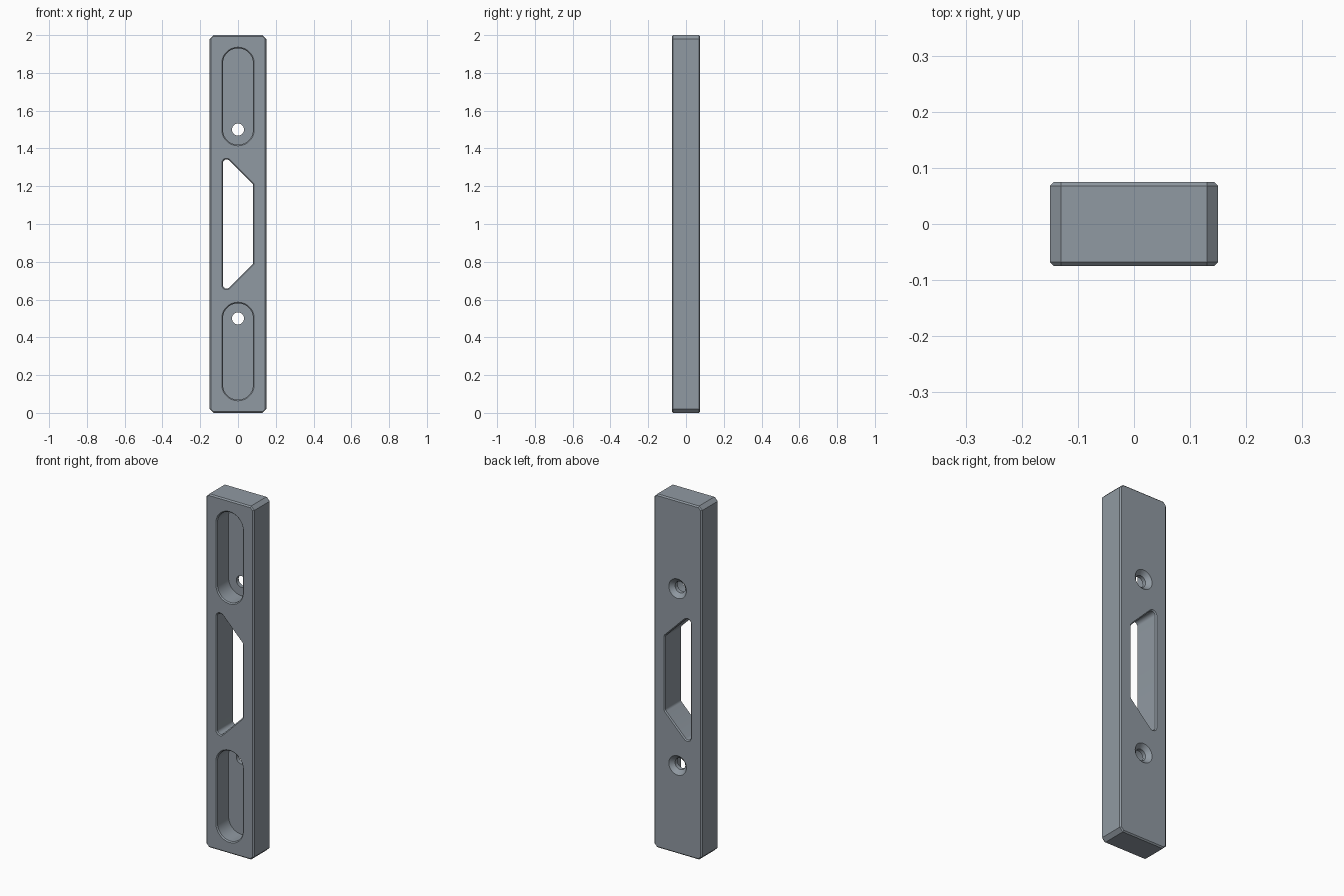
import bpy, bmesh, math

if "Cube" in bpy.data.objects:
    bpy.data.objects.remove(bpy.data.objects["Cube"])


def outline(centres, radius, segs):
    """Rounded convex outline (x, z) around counter-clockwise centres."""
    n = len(centres)
    if n == 1:
        x, z = centres[0]
        return [(x + radius * math.cos(2 * math.pi * i / segs),
                 z + radius * math.sin(2 * math.pi * i / segs)) for i in range(segs)]
    pts = []
    for i, (x, z) in enumerate(centres):
        px, pz = centres[i - 1]
        nx, nz = centres[(i + 1) % n]
        a0 = math.atan2(-(x - px), z - pz)
        a1 = math.atan2(-(nx - x), nz - z)
        sweep = (a1 - a0) % (2 * math.pi)
        for k in range(segs + 1):
            a = a0 + sweep * k / segs
            pts.append((x + radius * math.cos(a), z + radius * math.sin(a)))
    return pts


def loft(name, centres, rings, segs):
    """Solid through rings of (y, radius) that share the same centres."""
    bm = bmesh.new()
    loops = [[bm.verts.new((x, y, z)) for x, z in outline(centres, r, segs)]
             for y, r in rings]
    for a, b in zip(loops, loops[1:]):
        for i in range(len(a)):
            j = (i + 1) % len(a)
            bm.faces.new((a[i], a[j], b[j], b[i]))
    bm.faces.new(loops[0])
    bm.faces.new(loops[-1])
    bmesh.ops.recalc_face_normals(bm, faces=bm.faces)
    mesh = bpy.data.meshes.new(name)
    bm.to_mesh(mesh)
    bm.free()
    obj = bpy.data.objects.new(name, mesh)
    bpy.context.collection.objects.link(obj)
    return obj


H, E = 0.075, 0.01          # half thickness, cutter overshoot

# bar with clipped corners and chamfered front and back edges
bar = loft("handle_bar",
           [(-0.13, 0.02), (0.13, 0.02), (0.13, 1.98), (-0.13, 1.98)],
           [(-H, 0.013), (-H + 0.007, 0.02), (H - 0.007, 0.02), (H, 0.013)], 1)

cutters = []

# trapezoid window, chamfered on both faces
cutters.append(loft("window_cutter",
                    [(-0.06, 0.678), (0.06, 0.798), (0.06, 1.202), (-0.06, 1.322)],
                    [(-H - E, 0.036), (-H + 0.006, 0.02),
                     (H - 0.006, 0.02), (H + E, 0.036)], 10))

for side, near, far in (("upper", 1.5, 1.85), ("lower", 0.5, 0.15)):
    # slotted front pocket with chamfered rim
    cutters.append(loft(side + "_pocket_cutter", [(0, near), (0, far)],
                        [(-H - E, 0.096), (-H + 0.006, 0.08), (0.03, 0.08)], 24))
    # screw hole, countersunk from the back
    cutters.append(loft(side + "_screw_hole_cutter", [(0, near)],
                        [(0.0, 0.032), (H - 0.023, 0.032), (H + E, 0.065)], 32))

for cutter in cutters:
    mod = bar.modifiers.new(cutter.name, 'BOOLEAN')
    mod.operation, mod.solver, mod.object = 'DIFFERENCE', 'EXACT', cutter

bpy.context.view_layer.objects.active = bar
bar.select_set(True)
for mod in list(bar.modifiers):
    bpy.ops.object.modifier_apply(modifier=mod.name)
for cutter in cutters:
    bpy.data.objects.remove(cutter)

# one grey metal colour
metal = bpy.data.materials.new("blue_grey_metal")
metal.diffuse_color = (0.28, 0.32, 0.36, 1)
metal.use_nodes = True
metal.node_tree.nodes["Principled BSDF"].inputs["Base Color"].default_value = metal.diffuse_color
bar.data.materials.clear()
bar.data.materials.append(metal)
for poly in bar.data.polygons:
    poly.material_index = 0

bpy.ops.object.shade_smooth_by_angle(angle=math.radians(30))
